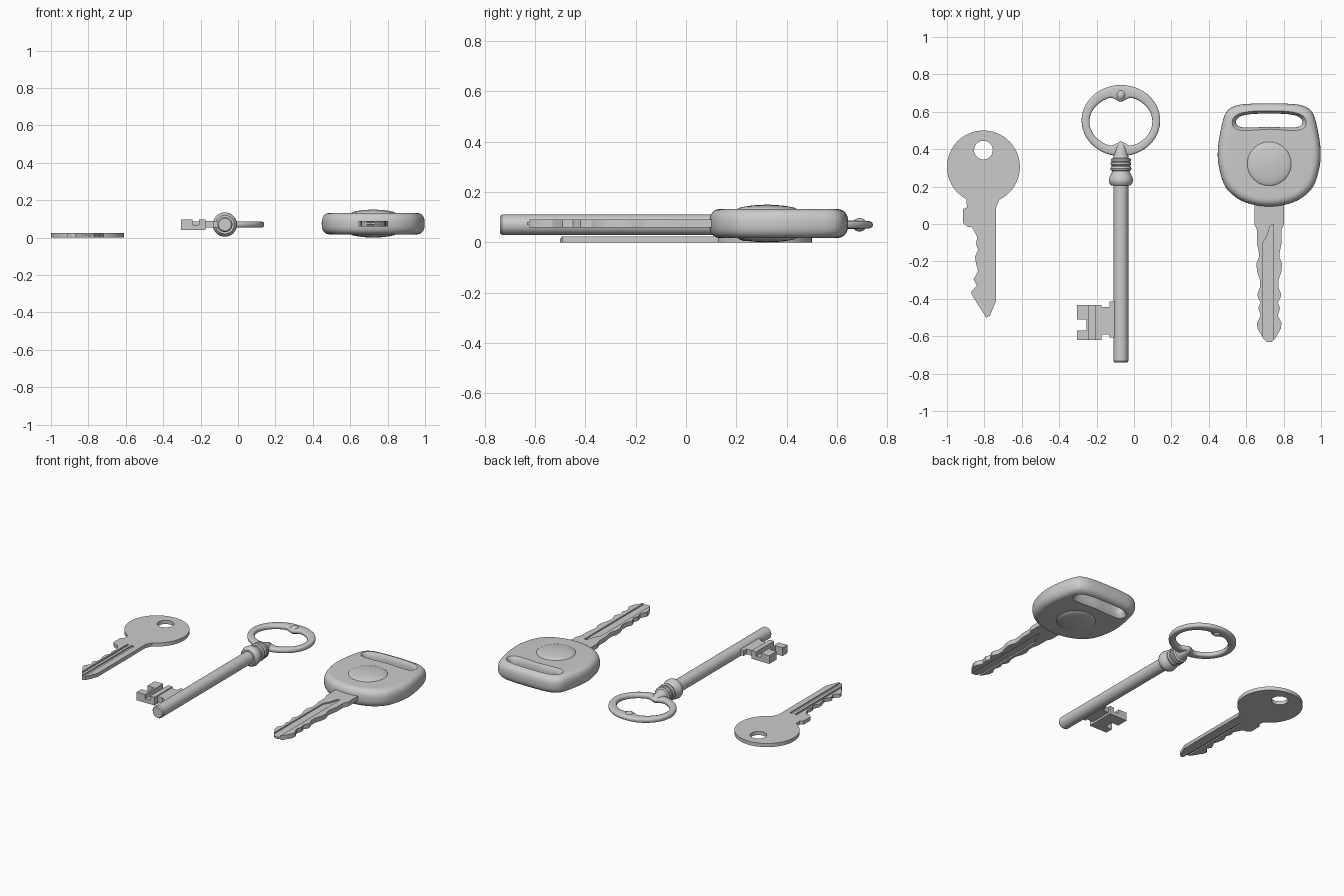
import bpy, bmesh, math
from mathutils import Vector

if "Cube" in bpy.data.objects:
    bpy.data.objects.remove(bpy.data.objects["Cube"])

TAU = 2 * math.pi


def make(name, bm, angle=35):
    bmesh.ops.remove_doubles(bm, verts=bm.verts, dist=1e-5)
    bmesh.ops.recalc_face_normals(bm, faces=bm.faces)
    me = bpy.data.meshes.new(name)
    bm.to_mesh(me)
    bm.free()
    ob = bpy.data.objects.new(name, me)
    bpy.context.collection.objects.link(ob)
    smooth(ob, angle)
    return ob


def smooth(ob, angle=35):
    bpy.ops.object.select_all(action='DESELECT')
    ob.select_set(True)
    bpy.context.view_layer.objects.active = ob
    bpy.ops.object.shade_smooth_by_angle(angle=math.radians(angle))


def loft(name, rings, caps=True, loop=False, angle=35):
    """Skin a list of equal-length closed rings."""
    bm = bmesh.new()
    rows = [[bm.verts.new(p) for p in r] for r in rings]
    n = len(rows[0])
    pairs = list(zip(rows, rows[1:])) + ([(rows[-1], rows[0])] if loop else [])
    for a, b in pairs:
        for i in range(n):
            j = (i + 1) % n
            bm.faces.new((a[i], a[j], b[j], b[i]))
    if caps:
        bm.faces.new(rows[0])
        bm.faces.new(rows[-1])
    return make(name, bm, angle)


def plate(name, pts, z0, z1):
    return loft(name, [[(x, y, z) for x, y in pts] for z in (z0, z1)], angle=25)


def box(name, x0, x1, y0, y1, z0, z1):
    return plate(name, [(x0, y0), (x1, y0), (x1, y1), (x0, y1)], z0, z1)


def circle(cx, cy, r, n=40, a0=0.0, a1=TAU):
    return [(cx + r * math.cos(a0 + (a1 - a0) * i / n),
             cy + r * math.sin(a0 + (a1 - a0) * i / n)) for i in range(n)]


def cut(ob, cutter):
    cutter.hide_render = True
    mod = ob.modifiers.new("cut", 'BOOLEAN')
    mod.operation = 'DIFFERENCE'
    mod.object = cutter
    bpy.ops.object.select_all(action='DESELECT')
    ob.select_set(True)
    bpy.context.view_layer.objects.active = ob
    bpy.ops.object.modifier_apply(modifier=mod.name)
    bpy.data.objects.remove(cutter)


def spline(pts, k=8):
    """Closed smooth curve through the points."""
    out, n = [], len(pts)
    for i in range(n):
        a, b, c, d = (Vector(pts[(i + o) % n]) for o in (-1, 0, 1, 2))
        for s in range(k):
            t = s / k
            p = 0.5 * (2 * b + (c - a) * t + (2 * a - 5 * b + 4 * c - d) * t * t
                       + (3 * b - a - 3 * c + d) * t ** 3)
            out.append((p.x, p.y))
    return out


def mirrored(half):
    """Half outline (x >= 0) starting and ending on the axis, made whole."""
    return half + [(-x, y) for x, y in reversed(half) if x > 1e-6]


# --- flat door key: round head with hole, bitted blade, grooves
outline = circle(-.805, .305, .195, 48, math.radians(-64), math.radians(242))
outline += [(-.897, .133), (-.893, .09), (-.913, .08), (-.913, .005), (-.888, -.015),
            (-.865, -.018), (-.838, -.07), (-.845, -.11), (-.833, -.135),
            (-.85, -.175), (-.845, -.21), (-.833, -.25), (-.857, -.295),
            (-.84, -.33), (-.87, -.36), (-.867, -.38), (-.79, -.5), (-.77, -.49),
            (-.737, -.41), (-.737, .09)]
flat_key = plate("flat_key", outline, 0, .024)
cut(flat_key, plate("hole_cutter", circle(-.805, .395, .05, 32), -.1, .1))
for x0, x1, z0, z1 in [(-.828, -.815, .016, .05), (-.797, -.778, .016, .05),
                       (-.813, -.799, -.05, .008)]:
    cut(flat_key, box("groove_cutter", x0, x1, -.6, .03, z0, z1))
smooth(flat_key, 25)

# --- old style key: turned shaft and collar
CX, CZ = -.07, .07
profile = [(.001, -.74), (.034, -.74), (.04, -.732), (.04, .205), (.05, .205),
           (.06, .215), (.065, .232), (.062, .25), (.05, .272), (.046, .284),
           (.053, .286), (.057, .296), (.053, .307), (.048, .31), (.055, .318),
           (.055, .328), (.049, .333), (.053, .338), (.053, .348), (.042, .353),
           (.036, .375), (.03, .40), (.018, .428), (.001, .443)]
loft("shaft_and_collar", [[(CX + x, y, CZ + z) for x, z in circle(0, 0, r, 32)]
                          for r, y in profile])

# bow ring with pointed inner lobes
rings = []
for i in range(96):
    t = TAU * i / 96
    c, s = math.cos(t), math.sin(t)
    outer = Vector((.21 * c, .553 + .19 * s))
    ix = .168 * c
    bump = .03 * math.exp(-(ix / .035) ** 2)
    inner = Vector((ix, .547 + .137 * s - math.copysign(bump, s)))
    ring = []
    for j in range(16):
        a = TAU * j / 16
        u = math.copysign(abs(math.cos(a)) ** .6, math.cos(a))
        w = math.copysign(abs(math.sin(a)) ** .6, math.sin(a))
        p = (outer + inner) / 2 + u * (outer - inner) / 2
        ring.append((CX + p.x, p.y, CZ + .016 * w))
    rings.append(ring)
loft("bow_ring", rings, caps=False, loop=True, angle=50)
loft("bow_top_bead", [[(CX + x, .69 - .03 * math.cos(a), CZ + z)
                       for x, z in circle(0, 0, max(.001, .027 * math.sin(a)), 20)]
                      for a in [math.pi * k / 10 for k in range(11)]])

# bit with thin web and a ward notch
plate("bit_web", [(-.08, -.415), (-.13, -.415), (-.13, -.445), (-.19, -.445),
                  (-.19, -.59), (-.13, -.59), (-.13, -.608), (-.08, -.608)], .055, .09)
bit = plate("bit", [(-.175, -.433), (-.305, -.433), (-.305, -.51), (-.255, -.51),
                    (-.255, -.57), (-.305, -.57), (-.305, -.62), (-.175, -.62)],
            .042, .096)
cut(bit, box("ward_cutter", -.243, -.208, -.7, -.3, .068, .2))
smooth(bit, 25)

# --- car key: soft moulded head
HX, HY, HZ = .723, .36, .075
half = [(0, .645), (.10, .643), (.18, .632), (.232, .595), (.26, .50), (.275, .39),
        (.268, .30), (.235, .20), (.17, .137), (.09, .104), (0, .093)]
head_curve = spline(mirrored(half), 6)
levels = []
for k in range(-10, 11):
    a = math.pi / 2 * k / 10
    inset = .05 * (1 - abs(math.cos(a)) ** .8)
    levels.append((1 - inset / .275, HZ + math.copysign(abs(math.sin(a)) ** .8, a) * .058))
head = loft("head", [[(HX + x * s, HY + (y - HY) * s, z) for x, y in head_curve]
                     for s, z in levels], angle=40)

# flared key ring slot
slot = spline(mirrored([(0, .59), (.09, .588), (.15, .577), (.176, .555), (.172, .53),
                        (.145, .517), (.08, .516), (0, .52)]), 5)
flare = [(.028, -.075), (.02, -.058), (.01, -.047), (.003, -.035), (0, -.02),
         (0, .02), (.003, .035), (.01, .047), (.02, .058), (.028, .075)]
cut(head, loft("slot_cutter", [[(HX + x * (1 + g / .175), .553 + (y - .553) * (1 + g / .05),
                                 HZ + z) for x, y in slot] for g, z in flare]))
smooth(head, 40)

# raised domes on both faces
dome = [(.122, .045), (.12, .056), (.112, .062), (.09, .067), (.06, .0715),
        (.03, .074), (.001, .075)]
for name, sgn in (("dome_upper", 1), ("dome_lower", -1)):
    loft(name, [[(x, y, HZ + sgn * z) for x, y in circle(HX, .322, r, 48)]
                for r, z in dome], angle=50)

# double sided blade with centre grooves
edge = [(.08, .13), (.08, .0), (.066, -.03), (.066, -.10), (.056, -.15), (.056, -.18),
        (.068, -.21), (.066, -.25), (.05, -.30), (.05, -.34), (.064, -.375),
        (.06, -.395), (.046, -.42), (.058, -.45), (.046, -.49), (.066, -.53),
        (.062, -.56), (.03, -.615), (.012, -.632)]
blade = plate("blade", [(HX + x, y) for x, y in mirrored(edge)], .06, .09)
for z0, z1, dx in ((.081, .2, 0), (-.1, .069, 0)):
    cut(blade, plate("blade_groove_cutter",
                     [(HX - .033, -.7), (HX + .022, -.7), (HX + .022, .0),
                      (HX + .005, -.01), (HX - .01, -.06), (HX - .033, -.10)], z0, z1))
smooth(blade, 25)
